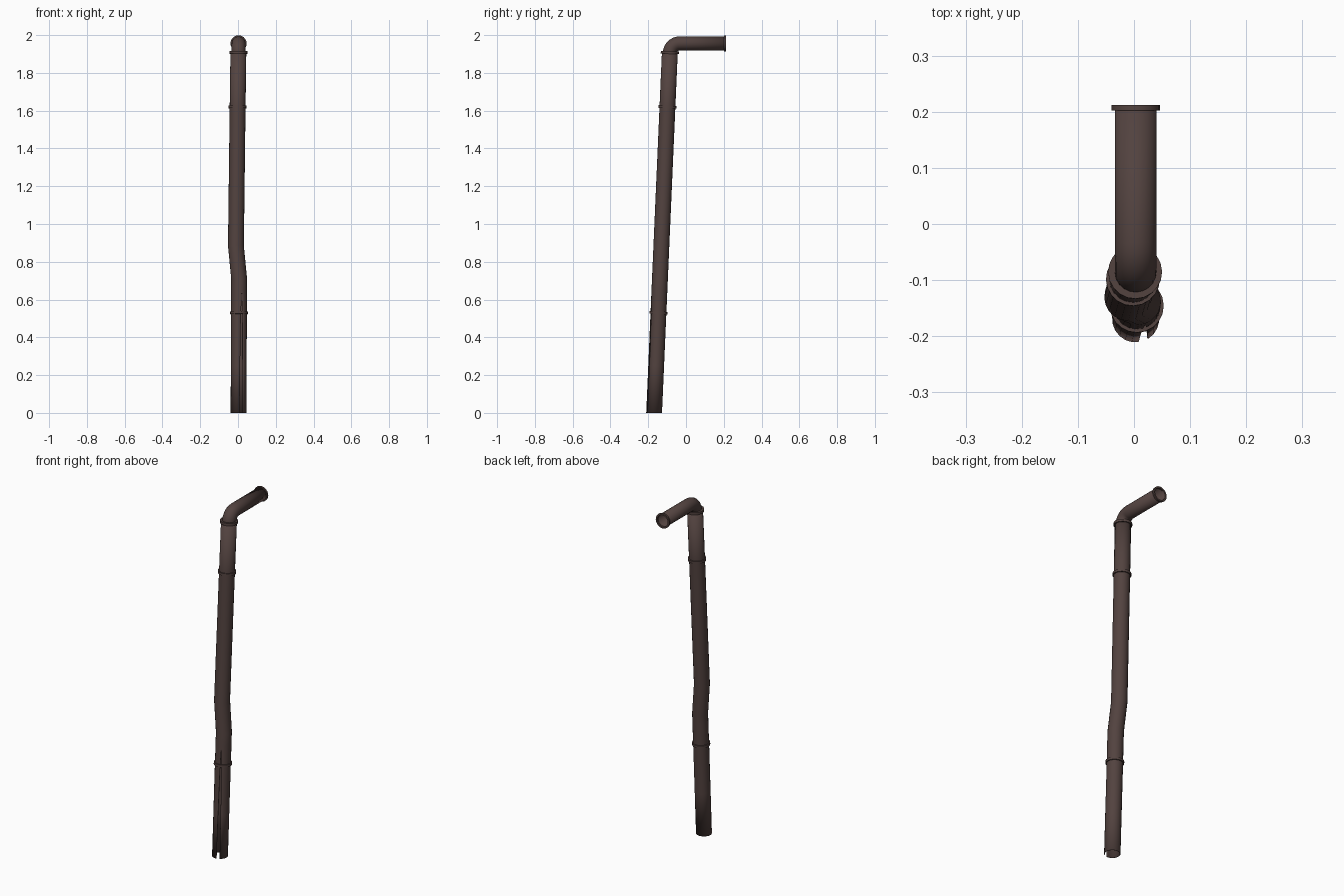
import bpy, bmesh, math
from mathutils import Vector

if "Cube" in bpy.data.objects:
    bpy.data.objects.remove(bpy.data.objects["Cube"])

SIDES = 20
WALL = 0.003
SLIT_ANGLE = -math.pi / 2 + 0.34

brown = bpy.data.materials.new("rusty_brown")
brown.diffuse_color = (0.085, 0.055, 0.05, 1)
brown.use_nodes = True
brown.node_tree.nodes["Principled BSDF"].inputs["Base Color"].default_value = brown.diffuse_color


def finish(name, bm):
    bmesh.ops.remove_doubles(bm, verts=bm.verts, dist=0.0002)
    mesh = bpy.data.meshes.new(name)
    bm.to_mesh(mesh)
    bm.free()
    mesh.materials.append(brown)
    obj = bpy.data.objects.new(name, mesh)
    bpy.context.collection.objects.link(obj)
    bpy.context.view_layer.objects.active = obj
    obj.select_set(True)
    bpy.ops.object.shade_smooth_by_angle(angle=math.radians(35))
    obj.select_set(False)
    return obj


def sweep(name, sections, wall=0.0, closed=False):
    """Sections are (centre, direction, radius, slit opening angle)."""
    bm = bmesh.new()
    rows = []
    for centre, direction, radius, gap in sections:
        t = Vector(direction).normalized()
        u = Vector((1, 0, 0))
        u = (u - t * u.dot(t)).normalized()
        v = t.cross(u)
        row = []
        for k in range(SIDES + 1):
            a = SLIT_ANGLE + gap / 2 + (2 * math.pi - gap) * k / SIDES
            row.append(bm.verts.new(Vector(centre) + radius * (u * math.cos(a) + v * math.sin(a))))
        rows.append(row)
    if closed:
        rows.append(rows[0])
    for r0, r1 in zip(rows, rows[1:]):
        for k in range(SIDES):
            bm.faces.new((r0[k], r0[k + 1], r1[k + 1], r1[k]))
    obj = finish(name, bm)
    if wall:
        mod = obj.modifiers.new("wall", 'SOLIDIFY')
        mod.thickness = wall
        mod.offset = -1
    return obj


def collar(name, centre, direction, outer, inner, height):
    c, t = Vector(centre), Vector(direction).normalized()
    lo, hi = c - t * height / 2, c + t * height / 2
    sweep(name, [(lo, t, inner, 0), (lo, t, outer, 0), (hi, t, outer, 0), (hi, t, inner, 0)], closed=True)


def pipe_y(z):
    return -0.169 + 0.0437 * z


# Leaning downpipe with a sideways kink and a tapering split at the front
profile = [(0, 0.003, 0.43), (0.25, 0.004, 0.34), (0.5, 0.005, 0.2), (0.65, 0.006, 0),
           (0.71, 0.006, 0), (0.885, -0.011, 0), (1.62, -0.002, 0), (1.91, 0.002, 0)]
sweep("downpipe", [((x, pipe_y(z), z), (0, 0, 1), 0.042, gap) for z, x, gap in profile], WALL)

# Collars on the downpipe
for name, x, z in (("lower_collar", 0.005, 0.53), ("upper_collar", -0.002, 1.62), ("elbow_collar", 0.002, 1.908)):
    collar(name, (x, pipe_y(z), z), (0, 0.0437, 1), 0.048, 0.036, 0.014)

# Elbow and horizontal outlet
BEND, TOP = 0.052, 1.956
y0 = pipe_y(1.905)
path = [((0.003, y0, 1.895), (0, 0, 1), 0.037, 0)]
for i in range(9):
    a = math.pi / 2 * i / 8
    path.append(((0.003, y0 + BEND * (1 - math.cos(a)), TOP - BEND * (1 - math.sin(a))),
                 (0, math.sin(a), math.cos(a)), 0.037, 0))
path.append(((0.003, 0.211, TOP), (0, 1, 0), 0.037, 0))
sweep("elbow_outlet", path, WALL)

# Rim at the open outlet end
collar("outlet_rim", (0.003, 0.207, TOP), (0, 1, 0), 0.043, 0.034, 0.01)
